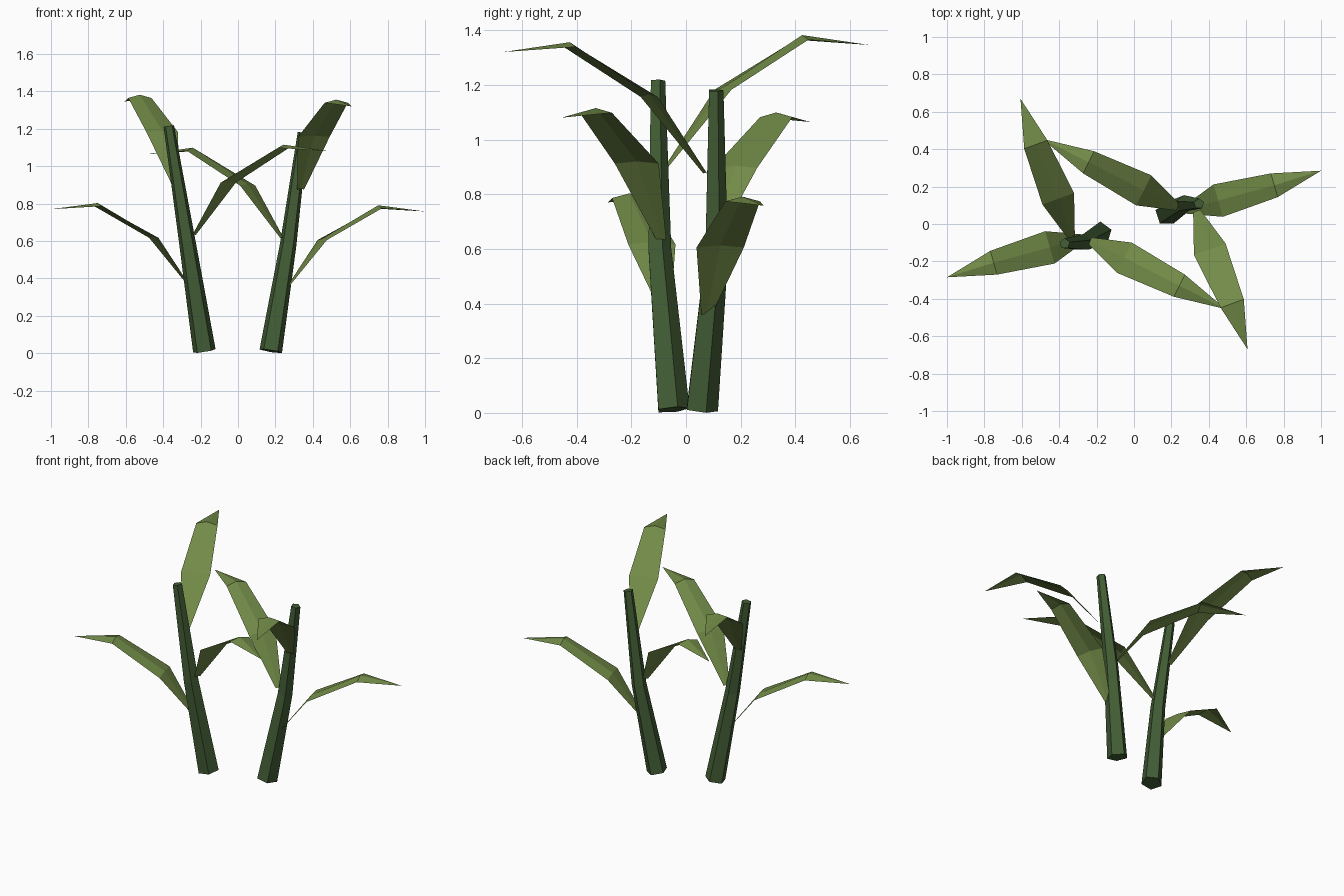
import bpy, math
from mathutils import Vector

if "Cube" in bpy.data.objects:
    bpy.data.objects.remove(bpy.data.objects["Cube"])


def material(name, color):
    m = bpy.data.materials.new(name)
    m.diffuse_color = (*color, 1)
    m.use_nodes = True
    m.node_tree.nodes["Principled BSDF"].inputs["Base Color"].default_value = m.diffuse_color
    return m


STEM = material("stem_green", (0.055, 0.11, 0.035))
LEAF = material("leaf_green", (0.17, 0.26, 0.065))


def make(name, verts, faces, mat):
    me = bpy.data.meshes.new(name)
    me.from_pydata(verts, [], faces)
    me.materials.append(mat)
    me.update()
    ob = bpy.data.objects.new(name, me)
    bpy.context.collection.objects.link(ob)
    return ob


def stem(name, path, radii, sides=5):
    """Tapered five-sided stalk; rings tilt square to the path."""
    verts, faces = [], []
    pts = [Vector(p) for p in path]
    for i, (p, r) in enumerate(zip(pts, radii)):
        t = pts[min(i + 1, len(pts) - 1)] - pts[max(i - 1, 0)]
        for k in range(sides):
            a = math.radians(90) + k * math.tau / sides
            ox, oy = r * math.cos(a), r * math.sin(a)
            verts.append(p + Vector((ox, oy, -(ox * t.x + oy * t.y) / t.z)))
    for i in range(len(pts) - 1):
        for k in range(sides):
            a, b = i * sides + k, i * sides + (k + 1) % sides
            faces.append((a, b, b + sides, a + sides))
    faces.append(tuple(reversed(range(sides))))
    faces.append(tuple(range((len(pts) - 1) * sides, len(pts) * sides)))
    return make(name, verts, faces, STEM)


def leaf(name, path, widths=(0.02, 0.09, 0.066), drops=(0.003, 0.008, 0.017)):
    """Arching blade with a raised centre crease, ending in a point."""
    pts = [Vector(p) for p in path]
    d = pts[-1] - pts[0]
    side = Vector((-d.y, d.x, 0)).normalized()
    verts, faces = [], []
    for p, w, h in zip(pts, widths, drops):
        low = Vector((0, 0, h))
        verts += [p + side * w - low, p, p - side * w - low]
    verts.append(pts[-1])
    for i in (0, 3):
        faces += [(i, i + 3, i + 4, i + 1), (i + 1, i + 4, i + 5, i + 2)]
    faces = [tuple(reversed(f)) for f in faces]
    faces += [(7, 9, 6), (8, 9, 7)]
    return make(name, verts, [tuple(f) for f in faces], LEAF)


# Two leaning stalks
stem("left_stem", [(-0.18, -0.05, 0.012), (-0.272, -0.1, 0.6), (-0.37, -0.105, 1.215)],
     (0.063, 0.046, 0.029))
stem("right_stem", [(0.175, 0.054, 0.012), (0.268, 0.108, 0.58), (0.347, 0.108, 1.18)],
     (0.063, 0.046, 0.029))

# Leaves of the left stalk; the right stalk carries them turned half round
leaves = {
    "lower_leaf": ([(-0.27, -0.075, 0.375), (-0.45, -0.125, 0.625),
                    (-0.75, -0.207, 0.803), (-1.0, -0.285, 0.77)], -0.012),
    "middle_leaf": ([(-0.235, -0.09, 0.635), (-0.052, -0.18, 0.92),
                     (0.243, -0.33, 1.115), (0.49, -0.455, 1.08)], -0.016),
    "upper_leaf": ([(-0.335, -0.07, 0.905), (-0.405, 0.135, 1.19),
                    (-0.525, 0.425, 1.382), (-0.607, 0.67, 1.346)], -0.026),
}
for name, (path, dz) in leaves.items():
    leaf("left_" + name, path)
    leaf("right_" + name, [(-x, -y, z + dz) for x, y, z in path])
